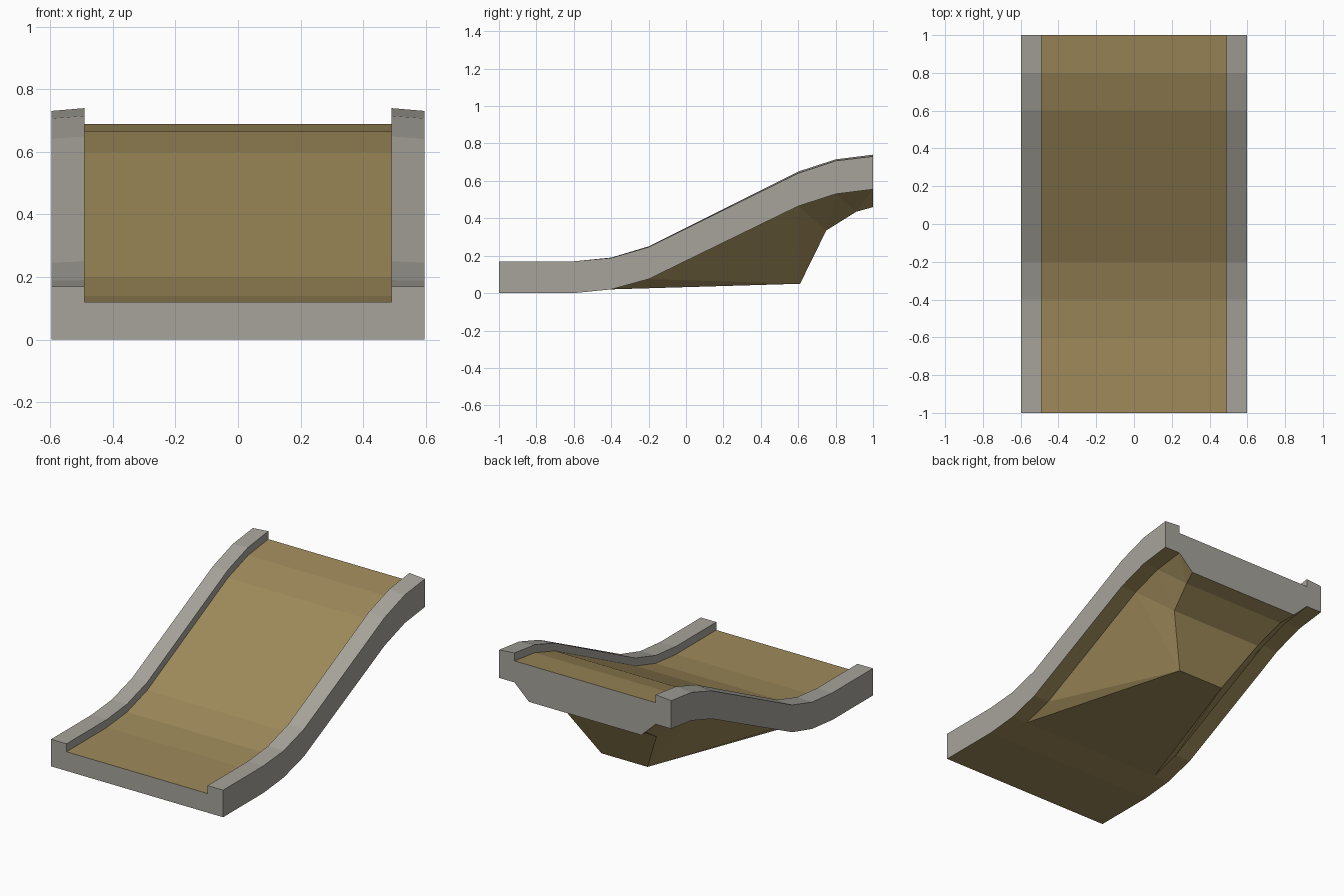
import bpy, bmesh

if "Cube" in bpy.data.objects:
    bpy.data.objects.remove(bpy.data.objects["Cube"])


def material(name, rgb):
    m = bpy.data.materials.new(name)
    m.diffuse_color = (*rgb, 1)
    m.use_nodes = True
    m.node_tree.nodes["Principled BSDF"].inputs["Base Color"].default_value = m.diffuse_color
    return m


GREY, TAN = 0, 1
W, I = 0.597, 0.49    # outer half width, inner half width of the rails

# stations along the ramp: y, underside z, outer rail top z, inner rail top z, floor z
STATIONS = [
    (-1.0, 0.000, 0.170, 0.170, 0.120),
    (-0.6, 0.000, 0.170, 0.170, 0.120),
    (-0.4, 0.020, 0.188, 0.190, 0.140),
    (-0.2, 0.075, 0.246, 0.250, 0.200),
    (0.6, 0.465, 0.641, 0.650, 0.600),
    (0.8, 0.530, 0.707, 0.715, 0.665),
    (1.0, 0.555, 0.731, 0.740, 0.690),
]

bm = bmesh.new()


def face(points, mat):
    f = bm.faces.new([bm.verts.new(p) for p in points])
    f.material_index = mat


def flip(points):
    return [(-x, y, z) for x, y, z in points]


def both(points, mat):
    face(points, mat)
    face(flip(points)[::-1], mat)


def section(s):
    # half section: inner underside, outer underside, outer top, inner top, floor edge
    y, b, o, t, f = s
    return [(I, y, b), (W, y, b), (W, y, o), (I, y, t), (I, y, f)]


# rails and floor, swept from station to station
rings = [section(s) for s in STATIONS]
for a, b in zip(rings, rings[1:]):
    for k, mat in enumerate((TAN, GREY, GREY, GREY)):
        both([a[k], a[k + 1], b[k + 1], b[k]], mat)
    face([a[4], b[4], *flip([b[4], a[4]])], TAN)

# flat underside of the run-in
for a, b in zip(rings[:2], rings[1:3]):
    face([a[0], b[0], *flip([b[0], a[0]])], TAN)

# tapered support under the slope
r = [ring[0] for ring in rings[2:]]
k = [(0.16, 0.61, 0.05), (0.32, 0.75, 0.335), (0.36, 0.91, 0.435), (0.39, 1.0, 0.46)]
for tri in ((r[0], r[1], k[0]), (r[1], r[2], k[0]), (r[2], k[1], k[0]),
            (r[2], r[3], k[1]), (r[3], k[2], k[1]), (r[3], r[4], k[2]),
            (r[4], k[3], k[2])):
    both(tri, TAN)
for a, b in zip([r[0]] + k, k):
    face([a, b, *flip([b, a])], TAN)

# end caps
front, back = rings[0], [k[3]] + rings[-1]
for half in (front, back):
    face(half + flip(half)[::-1], GREY)

bmesh.ops.remove_doubles(bm, verts=bm.verts, dist=0.0005)
bmesh.ops.recalc_face_normals(bm, faces=bm.faces)

mesh = bpy.data.meshes.new("sloped_ramp")
bm.to_mesh(mesh)
bm.free()
mesh.materials.append(material("stone grey", (0.385, 0.370, 0.328)))
mesh.materials.append(material("sandy tan", (0.342, 0.254, 0.102)))
bpy.context.collection.objects.link(bpy.data.objects.new("sloped_ramp", mesh))
